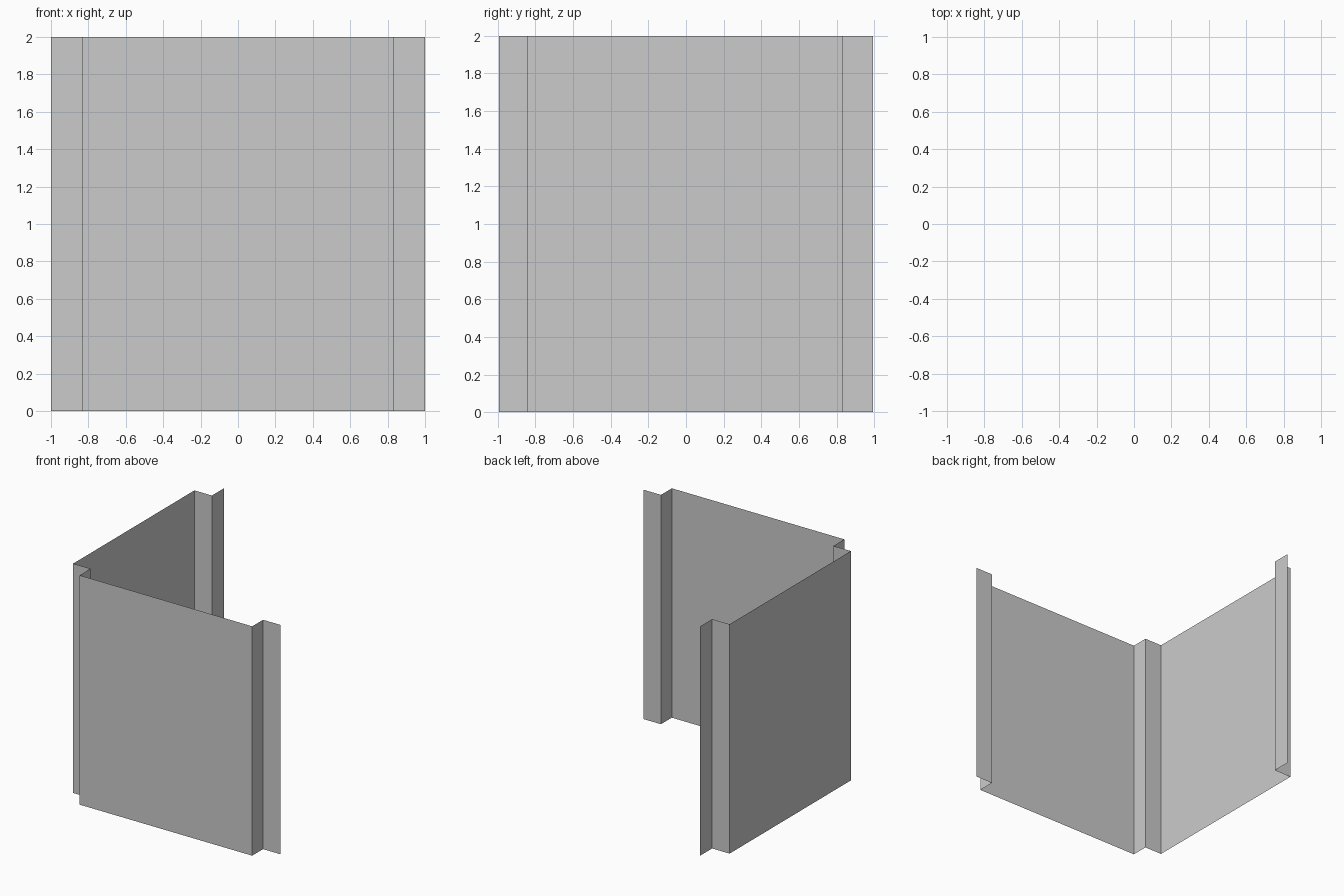
import bpy, bmesh

if "Cube" in bpy.data.objects:
    bpy.data.objects.remove(bpy.data.objects["Cube"])

HEIGHT = 2.0

# Plan profile (x, y): back flange, side wall, recessed corner, front wall, end flange
PROFILE = [
    (-0.832, 0.993), (-0.832, 0.828), (-1.0, 0.828),
    (-1.0, -0.843), (-0.832, -0.843), (-0.832, -0.993),
    (0.832, -0.993), (0.832, -0.843), (1.0, -0.843),
]


def folded_sheet(name, profile, height):
    """Sweep an open plan profile straight up into a thin folded sheet."""
    bm = bmesh.new()
    base = [bm.verts.new((x, y, 0)) for x, y in profile]
    edges = [bm.edges.new(pair) for pair in zip(base, base[1:])]
    result = bmesh.ops.extrude_edge_only(bm, edges=edges)
    top = [g for g in result["geom"] if isinstance(g, bmesh.types.BMVert)]
    bmesh.ops.translate(bm, verts=top, vec=(0, 0, height))
    # Face the front wall outwards
    bm.normal_update()
    front = min(bm.faces, key=lambda f: f.calc_center_median().y)
    if front.normal.y > 0:
        bmesh.ops.reverse_faces(bm, faces=bm.faces[:])
    mesh = bpy.data.meshes.new(name)
    bm.to_mesh(mesh)
    bm.free()
    obj = bpy.data.objects.new(name, mesh)
    bpy.context.collection.objects.link(obj)
    return obj


# Corner wall panel with notched corner and stepped ends
folded_sheet("corner_wall", PROFILE, HEIGHT)
